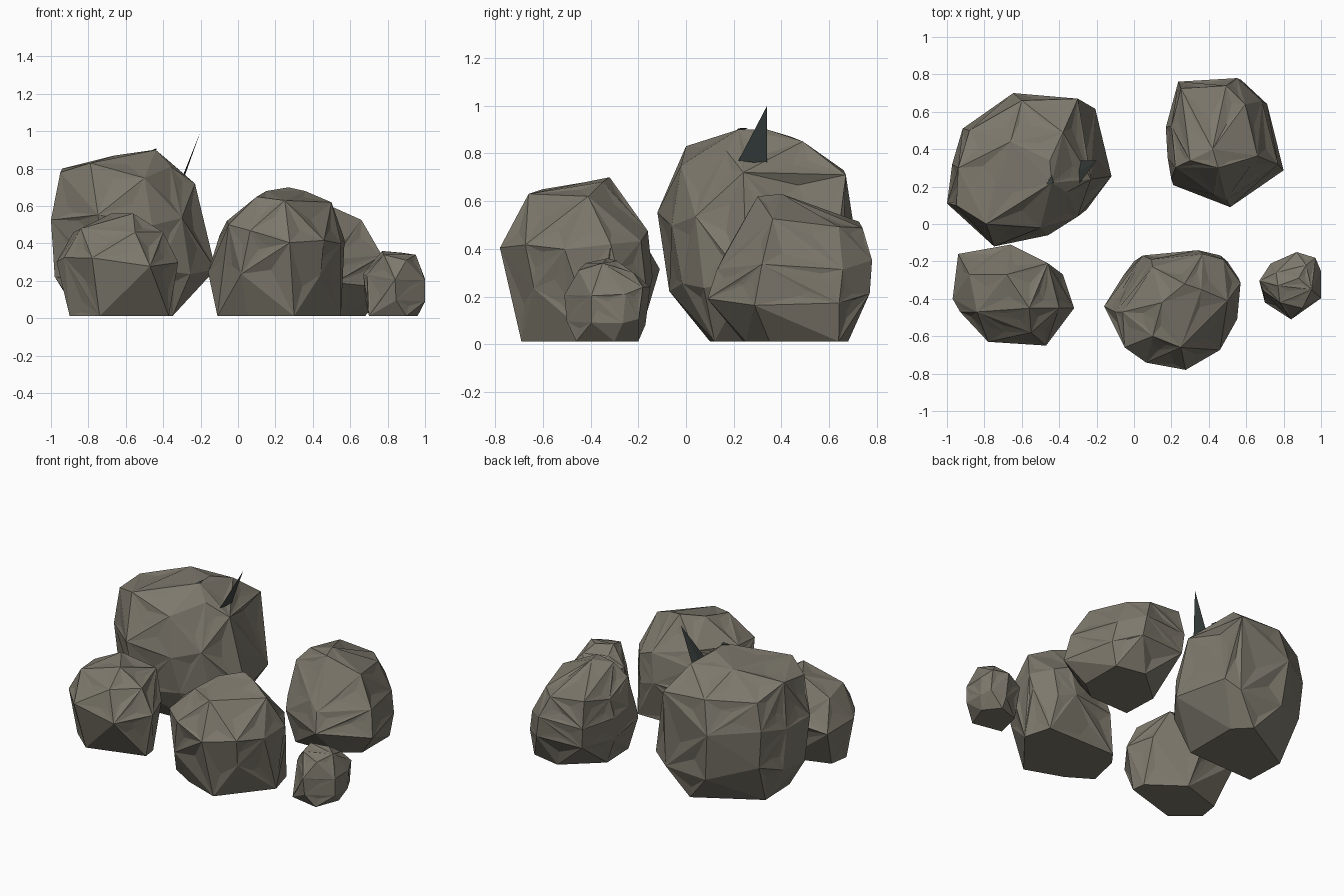
import bpy
import bmesh
import random
from mathutils import Vector

old = bpy.data.objects.get("Cube")
if old:
    bpy.data.objects.remove(old, do_unlink=True)


def material(name, color):
    mat = bpy.data.materials.new(name)
    mat.use_nodes = True
    mat.diffuse_color = color
    mat.node_tree.nodes["Principled BSDF"].inputs["Base Color"].default_value = color
    return mat


STONE = material("warm grey stone", (0.205, 0.188, 0.150, 1))
SLATE = material("dark slate", (0.045, 0.058, 0.055, 1))


def finish(bm, name, mat):
    bmesh.ops.recalc_face_normals(bm, faces=bm.faces)
    mesh = bpy.data.meshes.new(name)
    bm.to_mesh(mesh)
    bm.free()
    mesh.materials.append(mat)
    obj = bpy.data.objects.new(name, mesh)
    bpy.context.collection.objects.link(obj)
    return obj


def hull(bm):
    out = bmesh.ops.convex_hull(bm, input=bm.verts)
    spare = {v for key in ("geom_interior", "geom_unused") for v in out[key]
             if isinstance(v, bmesh.types.BMVert)}
    bmesh.ops.delete(bm, geom=list(spare), context="VERTS")


def rock(name, seed, base, outline, levels, crown):
    """Wrap a base, a plan outline fitted to each level, and crown corners; then chip."""
    rng = random.Random(seed)
    xs, ys = zip(*outline)
    size = max(xs) - min(xs)
    bm = bmesh.new()
    for x, y in base:
        bm.verts.new((x, y, 0.012))
    for corner in crown:
        bm.verts.new(corner)
    for z, x0, x1, y0, y1 in levels:
        for x, y in outline:
            u = (x - min(xs)) / size
            v = (y - min(ys)) / (max(ys) - min(ys))
            wobble = rng.uniform(-0.06, 0.06) * size
            bm.verts.new((x0 + u * (x1 - x0), y0 + v * (y1 - y0), z + wobble))
    hull(bm)
    bmesh.ops.dissolve_limit(bm, angle_limit=0.16, verts=bm.verts, edges=bm.edges)
    bmesh.ops.triangulate(bm, faces=bm.faces)
    # Chipped hollows with creases running out to the corners
    for depth, chance in ((0.06, 0.65), (0.04, 0.5)):
        bm.normal_update()
        faces = [f for f in bm.faces if f.normal.z > -0.4 and f.calc_area() > 0.011 * size * size]
        for face in faces:
            if rng.random() > chance:
                continue
            normal = face.normal.copy()
            reach = face.calc_area() ** 0.5
            made = bmesh.ops.poke(bm, faces=[face])["verts"][0]
            corners = [e.other_vert(made).co for e in made.link_edges]
            weights = [rng.uniform(0.3, 1.6) for _ in corners]
            made.co = sum((c * w for c, w in zip(corners, weights)), Vector()) / sum(weights)
            made.co -= normal * reach * depth * rng.uniform(0.3, 1.6)
    finish(bm, name, STONE)


rock("large_rock", 3,
     [(-.35, .12), (-.35, .5), (-.45, .6), (-.85, .37), (-.84, .1), (-.6, .09)],
     [(-.73, -.12), (-.42, -.06), (-.25, .04), (-.11, .24), (-.2, .64), (-.3, .68),
      (-.62, .7), (-.91, .51), (-.97, .32), (-1, .11)],
     [(.25, -.98, -.12, -.07, .67), (.5, -1, -.17, -.12, .7)],
     [(-.79, 0, .83), (-.94, .3, .8), (-.66, .44, .87), (-.45, .34, .9), (-.44, .22, .9),
      (-.38, .49, .85), (-.3, .45, .77), (-.36, .17, .81), (-.23, .24, .72), (-.3, .67, .71),
      (-.6, .66, .73), (-.88, .5, .72), (-.5, -.02, .75), (-.95, .1, .78)])

rock("front_rock", 8,
     [(-.11, -.5), (.05, -.6), (.3, -.69), (.55, -.38), (.5, -.2), (0, -.2), (-.06, -.28)],
     [(-.16, -.46), (-.05, -.67), (.02, -.74), (.25, -.78), (.45, -.67), (.55, -.5),
      (.57, -.3), (.47, -.17), (.35, -.14), (.05, -.17), (-.08, -.33)],
     [(.27, -.16, .56, -.74, -.14), (.44, -.1, .57, -.78, -.16)],
     [(.27, -.32, .7), (.15, -.42, .68), (.36, -.35, .68), (.1, -.6, .65), (.5, -.41, .62),
      (.25, -.66, .63), (-.05, -.66, .5), (-.06, -.47, .52), (.3, -.24, .57), (.1, -.23, .53)])

rock("back_rock", 12,
     [(.25, .48), (.48, .68), (.68, .64), (.68, .35), (.55, .25), (.26, .24)],
     [(.17, .5), (.24, .76), (.57, .78), (.71, .65), (.8, .29), (.51, .09), (.44, .12),
      (.2, .21), (.18, .33)],
     [(.2, .18, .8, .09, .77), (.34, .17, .77, .13, .78), (.5, .2, .66, .21, .74)],
     [(.3, .34, .62), (.45, .3, .62), (.42, .4, .63)])

rock("side_rock", 21,
     [(-.88, -.29), (-.6, -.2), (-.38, -.36), (-.37, -.45), (-.74, -.56), (-.9, -.42)],
     [(-.94, -.16), (-.66, -.11), (-.38, -.27), (-.32, -.45), (-.47, -.65), (-.78, -.63),
      (-.93, -.47), (-.97, -.4)],
     [(.3, -.97, -.32, -.65, -.11)],
     [(-.68, -.27, .56), (-.46, -.21, .49), (-.56, -.45, .56), (-.84, -.47, .48),
      (-.88, -.27, .46), (-.4, -.45, .46), (-.55, -.58, .46)])

rock("small_rock", 30,
     [(.7, -.42), (.9, -.46), (.96, -.3), (.88, -.2), (.74, -.25)],
     [(.67, -.31), (.73, -.22), (.87, -.16), (.97, -.19), (1, -.26), (1, -.4), (.84, -.51),
      (.69, -.36)],
     [(.1, .68, 1, -.5, -.17), (.22, .67, 1, -.51, -.15)],
     [(.77, -.33, .36), (.78, -.42, .34), (.9, -.45, .31), (.95, -.35, .34), (.88, -.29, .35),
      (.92, -.22, .3), (.76, -.26, .31)])


# Thin slate splinter standing on the large rock, and a chip beside it
def splinter(name, points):
    bm = bmesh.new()
    for p in points:
        bm.verts.new(p)
    hull(bm)
    finish(bm, name, SLATE)


splinter("slate_splinter",
         [(-.2, .34, 1), (-.29, .22, .77), (-.3, .28, .75), (-.285, .34, .76)])
splinter("slate_chip",
         [(-.47, .21, .895), (-.43, .22, .905), (-.44, .26, .907), (-.46, .23, .89)])
